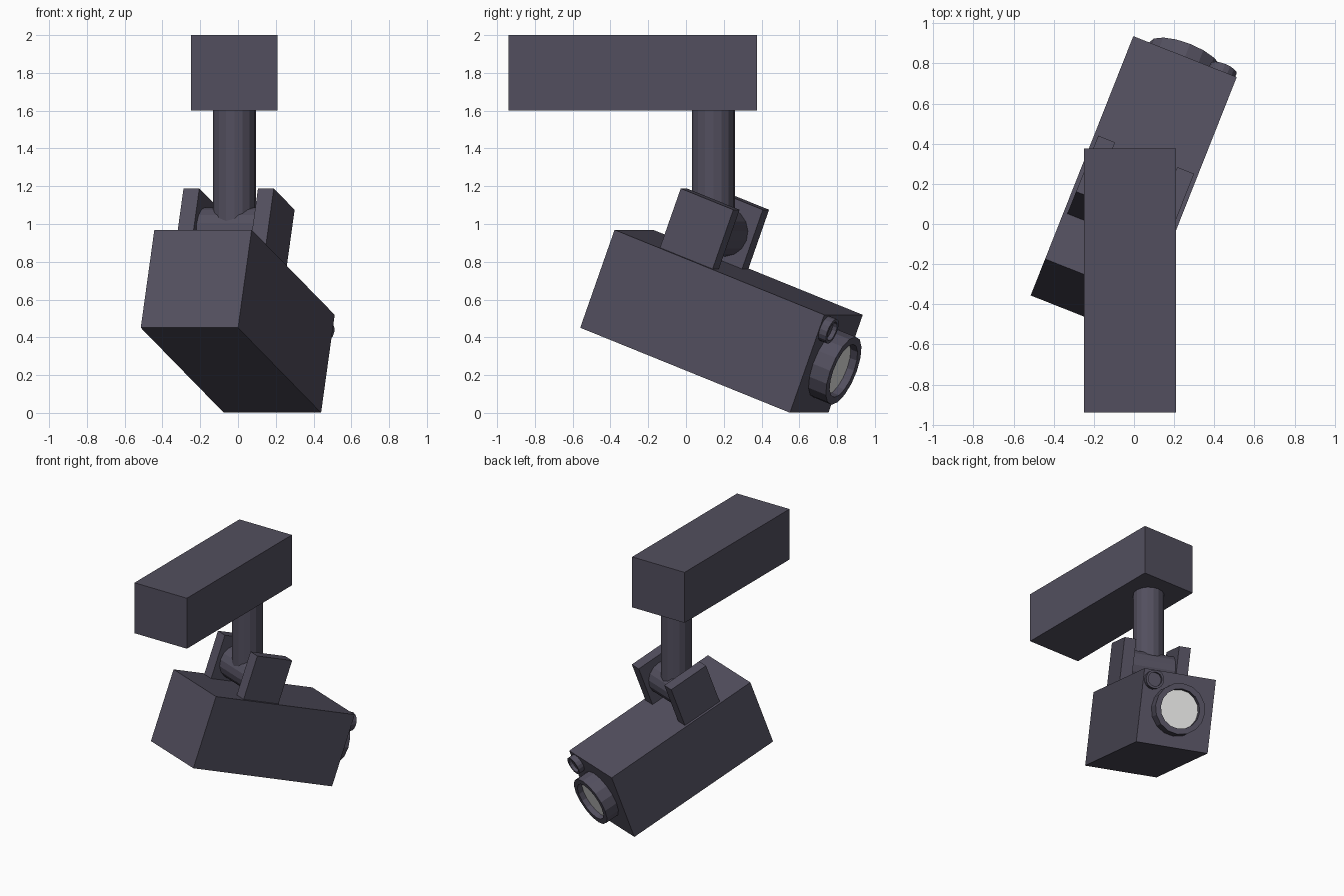
import bpy, bmesh
from math import radians, pi, cos, sin
from mathutils import Matrix, Vector

if "Cube" in bpy.data.objects:
    bpy.data.objects.remove(bpy.data.objects["Cube"])


def material(name, rgb):
    m = bpy.data.materials.new(name)
    m.diffuse_color = (*rgb, 1)
    m.use_nodes = True
    m.node_tree.nodes["Principled BSDF"].inputs["Base Color"].default_value = m.diffuse_color
    return m


casing = material("dark_violet_grey", (0.085, 0.078, 0.112))
glass = material("pale_glass", (0.75, 0.75, 0.74))

# Frame of the tilted camera: x = right, y = lens direction, z = up
TILT = (Matrix.Translation((-0.0015, 0.188, 0.485))
        @ Matrix.Rotation(radians(-21.6), 4, 'Z')
        @ Matrix.Rotation(radians(-20.65), 4, 'X'))
LEVEL = Matrix.Identity(4)


def finish(name, bm, frame, mat):
    bmesh.ops.recalc_face_normals(bm, faces=bm.faces)
    bm.transform(frame)
    me = bpy.data.meshes.new(name)
    bm.to_mesh(me)
    bm.free()
    me.materials.append(mat)
    ob = bpy.data.objects.new(name, me)
    bpy.context.collection.objects.link(ob)
    return ob


def box(name, lo, hi, frame, mat=casing):
    lo, hi = Vector(lo), Vector(hi)
    bm = bmesh.new()
    bmesh.ops.create_cube(bm, size=1, matrix=Matrix.Translation((lo + hi) / 2)
                          @ Matrix.Diagonal((*(hi - lo), 1)))
    return finish(name, bm, frame, mat)


def lathe(name, profile, frame, mat=casing, sides=16):
    """Turn (radius, height) points around local z and cap both ends."""
    bm = bmesh.new()
    rings = [[bm.verts.new((r * cos(2 * pi * i / sides), r * sin(2 * pi * i / sides), h))
              for i in range(sides)] for r, h in profile]
    for a, b in zip(rings, rings[1:]):
        for i in range(sides):
            j = (i + 1) % sides
            bm.faces.new((a[i], a[j], b[j], b[i]))
    bm.faces.new(rings[0])
    bm.faces.new(rings[-1])
    return finish(name, bm, frame, mat)


# Wall mount and hanging post
box("mount_arm", (-0.25, -0.94, 1.6), (0.21, 0.375, 2.0), LEVEL)
lathe("post", [(0.114, 0.96), (0.114, 1.6)], Matrix.Translation((-0.019, 0.145, 0)))

# Tilted camera body
box("camera_body", (-0.277, -0.638, -0.277), (0.277, 0.638, 0.277), TILT)

# Bracket plates and hinge axle
for side, s in (("left", -1), ("right", 1)):
    xs = sorted((s * 0.167, s * 0.257))
    box("bracket_" + side, (xs[0], -0.37, 0.27), (xs[1], -0.05, 0.612), TILT)
lathe("hinge_axle", [(0.13, -0.17), (0.13, 0.17)],
      TILT @ Matrix.Translation((0, -0.21, 0.427)) @ Matrix.Rotation(pi / 2, 4, 'Y'))


# Recessed lens barrels on the end face
def on_face(x, z):
    return TILT @ Matrix.Translation((x, 0.638, z)) @ Matrix.Rotation(-pi / 2, 4, 'X')


main = on_face(0, 0)
lathe("lens_barrel", [(0.192, -0.01), (0.192, 0.105), (0.15, 0.105), (0.15, 0.06)], main)
lathe("lens_glass", [(0.149, 0.059), (0.149, 0.064)], main, glass)
lathe("sensor_barrel", [(0.07, -0.01), (0.07, 0.045), (0.053, 0.045), (0.053, 0.02)],
      on_face(0.2, 0.2))
